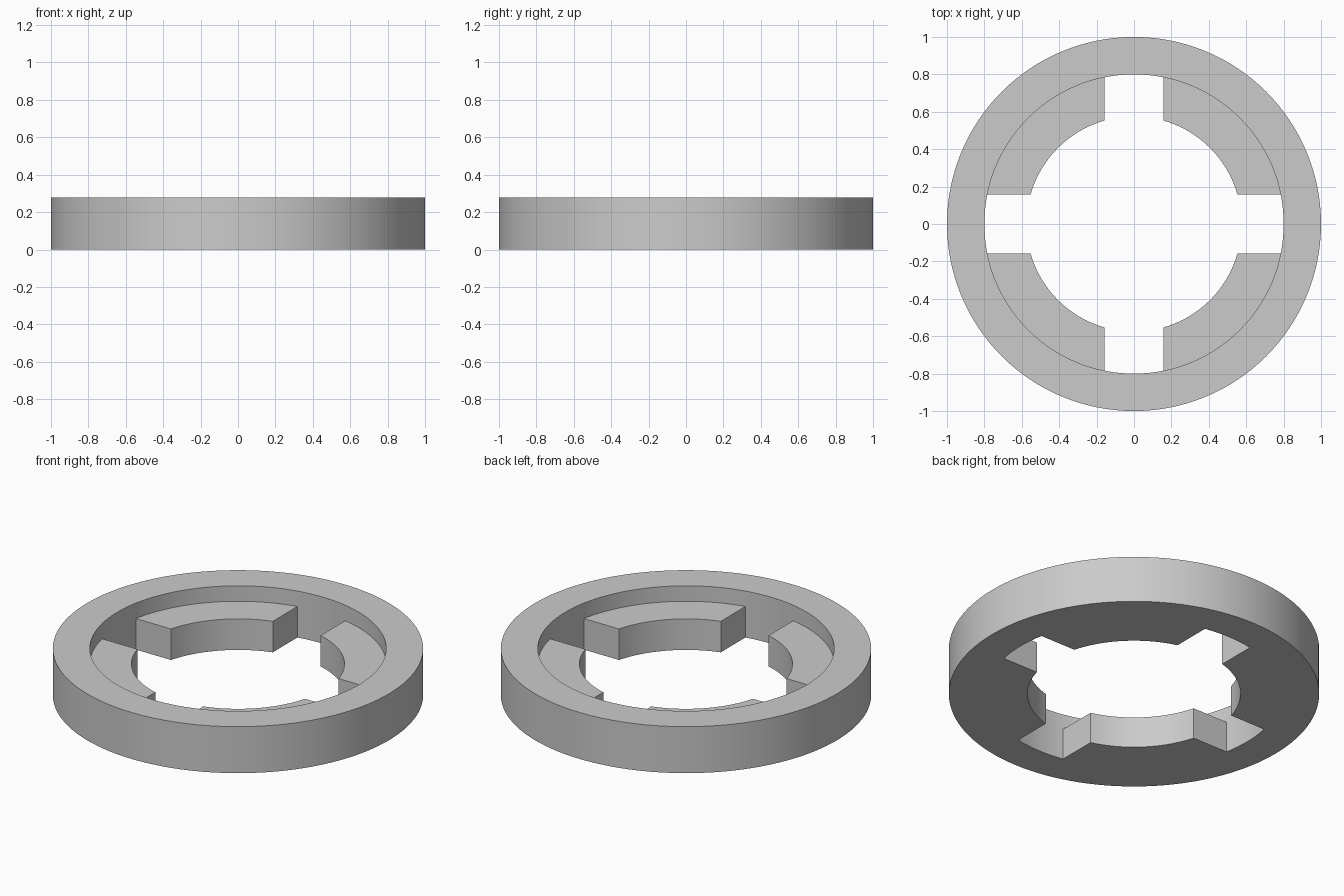
import bpy
import bmesh
from math import asin, cos, sin, pi, radians

cube = bpy.data.objects.get("Cube")
if cube:
    bpy.data.objects.remove(cube, do_unlink=True)

# Main dimensions
OUTER, BORE, TAB_R = 1.0, 0.80, 0.575
HEIGHT, TAB_H, SLOT_HALF = 0.277, 0.185, 0.158
SLOT_STEPS, TAB_STEPS = 8, 24

grey = bpy.data.materials.new("Plain grey")
grey.use_nodes = True
colour = (0.6, 0.6, 0.6, 1)
grey.diffuse_color = colour
grey.node_tree.nodes["Principled BSDF"].inputs["Base Color"].default_value = colour

bm = bmesh.new()


def point(radius, angle, z):
    return (radius * cos(angle), radius * sin(angle), z)


def face(points):
    return bm.faces.new([bm.verts.new(p) for p in points])


def sweep(profile_a, profile_b):
    """Join two neighbouring cross-sections with a strip of quads."""
    for i in range(len(profile_a) - 1):
        face((profile_a[i], profile_a[i + 1], profile_b[i + 1], profile_b[i]))


def rim(angle):
    """Cross-section of the raised rim, from under the bore to the tab ledge."""
    return [point(BORE, angle, 0), point(OUTER, angle, 0), point(OUTER, angle, HEIGHT),
            point(BORE, angle, HEIGHT), point(BORE, angle, TAB_H)]


def tab(angle, inner_angle):
    """Cross-section of an inward tab, whose ends run parallel to the slot."""
    return [point(BORE, angle, TAB_H), point(TAB_R, inner_angle, TAB_H),
            point(TAB_R, inner_angle, 0), point(BORE, angle, 0)]


slot_out = asin(SLOT_HALF / BORE)
slot_in = asin(SLOT_HALF / TAB_R)

for quarter in range(4):
    base = quarter * pi / 2

    # Slot: rim with an open bore wall
    angles = [base + slot_out * (2 * i / SLOT_STEPS - 1) for i in range(SLOT_STEPS + 1)]
    for a, b in zip(angles, angles[1:]):
        sweep(rim(a) + [point(BORE, a, 0)], rim(b) + [point(BORE, b, 0)])

    # Tab: rim plus the lower inward ledge
    columns = []
    for i in range(TAB_STEPS + 1):
        t = i / TAB_STEPS
        columns.append((base + slot_out + t * (pi / 2 - 2 * slot_out),
                        base + slot_in + t * (pi / 2 - 2 * slot_in)))
    for a, b in zip(columns, columns[1:]):
        sweep(rim(a[0]), rim(b[0]))
        sweep(tab(*a), tab(*b))

    # Flat tab ends
    face(tab(*columns[0]))
    face(tab(*columns[-1]))

bmesh.ops.remove_doubles(bm, verts=bm.verts, dist=0.0001)
bmesh.ops.recalc_face_normals(bm, faces=bm.faces)

mesh = bpy.data.meshes.new("slotted_ring")
bm.to_mesh(mesh)
bm.free()
mesh.materials.append(grey)
ring = bpy.data.objects.new("slotted_ring", mesh)
bpy.context.collection.objects.link(ring)

bpy.ops.object.select_all(action="DESELECT")
ring.select_set(True)
bpy.context.view_layer.objects.active = ring
bpy.ops.object.shade_smooth_by_angle(angle=radians(30))
